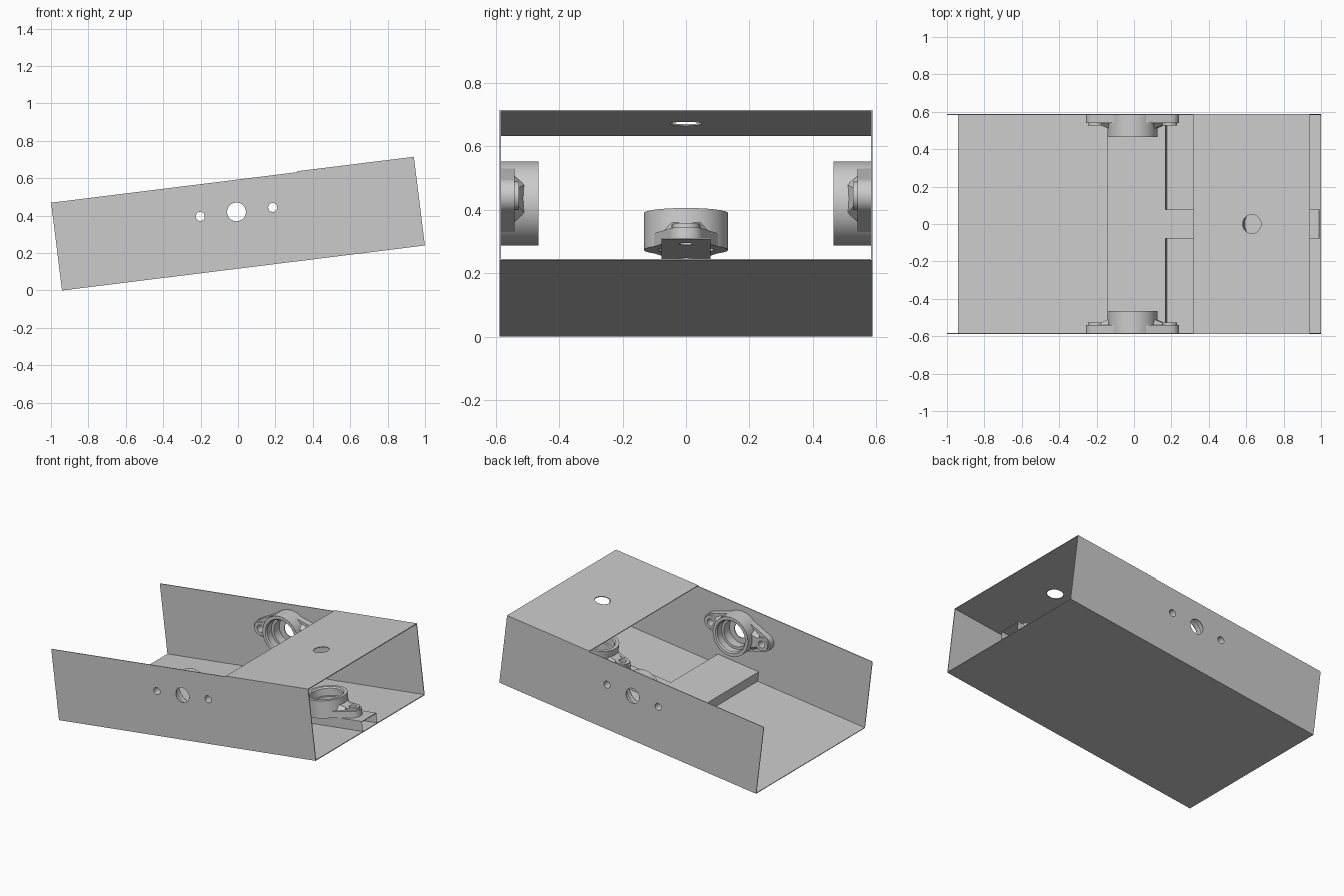
import bpy, bmesh, math
from mathutils import Matrix, Vector

if "Cube" in bpy.data.objects:
    bpy.data.objects.remove(bpy.data.objects["Cube"])

grey = bpy.data.materials.new("plain_grey")
grey.use_nodes = True
grey.diffuse_color = (0.6, 0.6, 0.6, 1)
grey.node_tree.nodes["Principled BSDF"].inputs["Base Color"].default_value = (0.6, 0.6, 0.6, 1)

LENGTH, HALF_W, HEIGHT, SHEET = 1.955, 0.588, 0.473, 0.005
BOX_H = 0.072          # height of the raised T-shaped mount
BOLT = 0.195           # bolt offset from bearing centre
TILT = Matrix.Translation((-0.941, 0, 0)) @ Matrix.Rotation(math.radians(-7.07), 4, 'Y')
UPRIGHT = Matrix.Rotation(math.pi / 2, 4, 'X')


def finish(name, bm, matrix):
    bmesh.ops.recalc_face_normals(bm, faces=bm.faces)
    mesh = bpy.data.meshes.new(name)
    bm.to_mesh(mesh)
    bm.free()
    mesh.materials.append(grey)
    obj = bpy.data.objects.new(name, mesh)
    bpy.context.collection.objects.link(obj)
    obj.matrix_world = TILT @ matrix
    bpy.ops.object.select_all(action='DESELECT')
    obj.select_set(True)
    bpy.context.view_layer.objects.active = obj
    bpy.ops.object.shade_smooth_by_angle(angle=math.radians(30))
    return obj


def arc(cx, cy, r, a0=0.0, a1=2 * math.pi, n=40, closed=True):
    steps = n if closed else n - 1
    return [(cx + r * math.cos(a0 + (a1 - a0) * i / steps),
             cy + r * math.sin(a0 + (a1 - a0) * i / steps)) for i in range(n)]


def rect(x0, x1, y0, y1):
    return [(x0, y0), (x1, y0), (x1, y1), (x0, y1)]


def add_plate(bm, loops, z, thick):
    """Flat plate: first loop is the outline, the others are holes."""
    edges = []
    for loop in loops:
        vs = [bm.verts.new((x, y, z)) for x, y in loop]
        edges += [bm.edges.new((a, b)) for a, b in zip(vs, vs[1:] + vs[:1])]
    fill = bmesh.ops.triangle_fill(bm, edges=edges, use_beauty=True, normal=Vector((0, 0, 1)))
    faces = [f for f in fill["geom"] if isinstance(f, bmesh.types.BMFace)]
    ext = bmesh.ops.extrude_face_region(bm, geom=faces, use_keep_orig=True)
    top = [v for v in ext["geom"] if isinstance(v, bmesh.types.BMVert)]
    bmesh.ops.translate(bm, verts=top, vec=(0, 0, thick))


def plate(name, loops, matrix, thick=SHEET):
    bm = bmesh.new()
    add_plate(bm, loops, 0, thick)
    return finish(name, bm, matrix)


def bearing(name, matrix):
    """Two-bolt flange bearing with its axis on local z."""
    # Tapered flange with bolt holes
    hub_r, end_r = 0.125, 0.055
    phi = math.acos((hub_r - end_r) / BOLT)
    outline = (arc(BOLT, 0, end_r, -phi, phi, 16, False)
               + arc(0, 0, hub_r, phi, math.pi - phi, 14, False)
               + arc(-BOLT, 0, end_r, math.pi - phi, math.pi + phi, 16, False)
               + arc(0, 0, hub_r, math.pi + phi, 2 * math.pi - phi, 14, False))
    bm = bmesh.new()
    bolts = [arc(s * BOLT, 0, 0.024, n=24) for s in (1, -1)]
    add_plate(bm, [outline, arc(0, 0, 0.11)] + bolts, 0, 0.042)
    # Raised bolt pads
    for s, hole in zip((1, -1), bolts):
        add_plate(bm, [arc(s * BOLT, 0, 0.045, n=32), hole], 0.042, 0.014)
    finish(name + "_flange", bm, matrix)

    # Sloped webs between pads and hub
    bm = bmesh.new()
    for s in (1, -1):
        ring = []
        for x, half, z in ((0.122, 0.072, 0.042), (0.122, 0.045, 0.074),
                           (0.165, 0.030, 0.056), (0.165, 0.045, 0.042)):
            ring.append([bm.verts.new((s * x, k * half, z)) for k in (-1, 1)])
        for a, b in zip(ring, ring[1:]):
            bm.faces.new((a[0], a[1], b[1], b[0]))
        for k in (0, 1):
            bm.faces.new([pair[k] for pair in ring])
        bm.faces.new((ring[0][0], ring[0][1], ring[3][1], ring[3][0]))
    finish(name + "_webs", bm, matrix)

    # Turned hub with stepped bore
    profile = [(0.133, 0), (0.133, 0.117), (0.112, 0.117), (0.105, 0.108),
               (0.105, 0.06), (0.088, 0.06), (0.088, 0)]
    bm = bmesh.new()
    vs = [bm.verts.new((r, 0, z)) for r, z in profile]
    es = [bm.edges.new((a, b)) for a, b in zip(vs, vs[1:] + vs[:1])]
    bmesh.ops.spin(bm, geom=vs + es, cent=(0, 0, 0), axis=(0, 0, 1),
                   angle=2 * math.pi, steps=48, use_merge=True)
    bmesh.ops.remove_doubles(bm, verts=bm.verts, dist=1e-5)
    finish(name + "_hub", bm, matrix)


# Sheet housing: floor, two side walls, partial top
plate("floor", [rect(0, LENGTH, -HALF_W, HALF_W)], Matrix())
MID_U, MID_V, TOP_U = LENGTH / 2, 0.302, 1.642
wall_loops = [rect(0, LENGTH, 0, HEIGHT), arc(MID_U, MID_V, 0.05)]
wall_loops += [arc(MID_U + s * BOLT, MID_V, 0.024, n=24) for s in (1, -1)]
for label, y in (("front_wall", -HALF_W + SHEET), ("back_wall", HALF_W)):
    plate(label, wall_loops, Matrix.Translation((0, y, 0)) @ UPRIGHT)
plate("top_cover", [rect(1.329, LENGTH, -HALF_W, HALF_W), arc(TOP_U, 0, 0.05)],
      Matrix.Translation((0, 0, HEIGHT)))

# Raised T-shaped mount: drilled top sheet with folded sides, open at the arm end
U0, U1, ARM, INNER = 0.815, 1.127, 0.077, HALF_W - SHEET
tee = [(LENGTH, -ARM), (U1, -ARM), (U1, -INNER), (U0, -INNER),
       (U0, INNER), (U1, INNER), (U1, ARM), (LENGTH, ARM)]
plate("mount_top", [tee] + [arc(TOP_U + s * BOLT, 0, 0.024, n=24) for s in (1, -1)],
      Matrix.Translation((0, 0, BOX_H - SHEET)))
bm = bmesh.new()
low = [bm.verts.new((x, y, SHEET)) for x, y in tee]
high = [bm.verts.new((x, y, BOX_H - SHEET)) for x, y in tee]
for i in range(len(tee) - 1):
    bm.faces.new((low[i], low[i + 1], high[i + 1], high[i]))
finish("mount_sides", bm, Matrix())

# Bearings on both walls and on the mount arm
bearing("front_bearing", Matrix.Translation((MID_U, -INNER, MID_V))
        @ Matrix.Rotation(-math.pi / 2, 4, 'X'))
bearing("back_bearing", Matrix.Translation((MID_U, INNER, MID_V)) @ UPRIGHT)
bearing("mount_bearing", Matrix.Translation((TOP_U, 0, BOX_H)))
